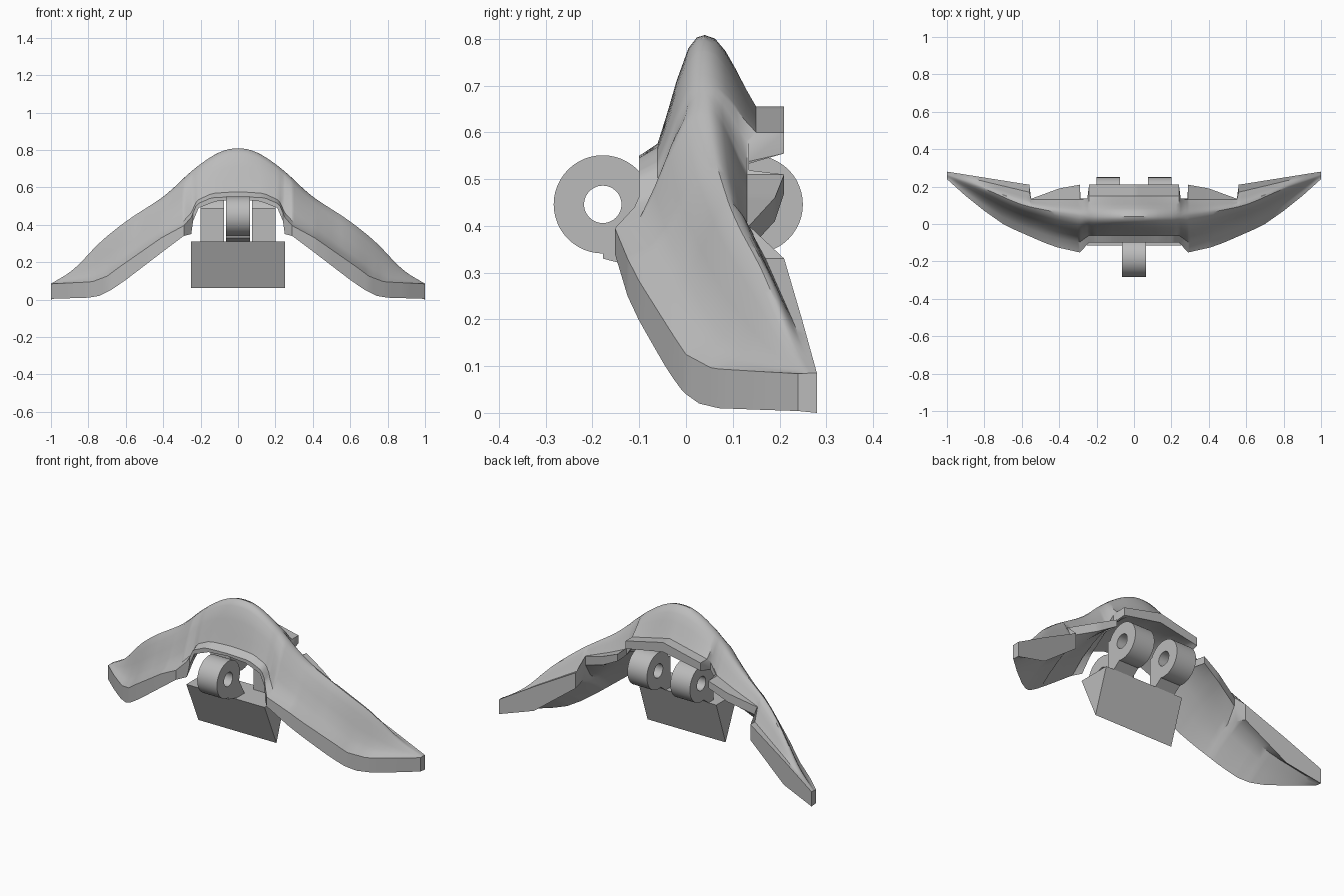
import bpy
import bmesh
import math

cube = bpy.data.objects.get("Cube")
if cube:
    bpy.data.objects.remove(cube, do_unlink=True)

grey = bpy.data.materials.new("plain_grey")
grey.use_nodes = True
COLOUR = (0.5, 0.5, 0.5, 1)
grey.diffuse_color = COLOUR
grey.node_tree.nodes["Principled BSDF"].inputs["Base Color"].default_value = COLOUR


def finish(bm, name, angle=None):
    bmesh.ops.recalc_face_normals(bm, faces=bm.faces)
    mesh = bpy.data.meshes.new(name)
    bm.to_mesh(mesh)
    bm.free()
    mesh.materials.append(grey)
    obj = bpy.data.objects.new(name, mesh)
    bpy.context.collection.objects.link(obj)
    if angle:
        bpy.ops.object.select_all(action='DESELECT')
        obj.select_set(True)
        bpy.context.view_layer.objects.active = obj
        bpy.ops.object.shade_smooth_by_angle(angle=math.radians(angle))
    return obj


def mirror(obj):
    mod = obj.modifiers.new("mirror", 'MIRROR')
    mod.use_axis[0] = True
    mod.use_clip = True


def bridge(bm, a, b):
    """Join two closed loops of vertices with quads."""
    for i in range(len(a)):
        j = (i + 1) % len(a)
        bm.faces.new((a[i], a[j], b[j], b[i]))


def sample(keys, x):
    """Linear value at x along a list of (x, value) keys."""
    for (xa, va), (xb, vb) in zip(keys, keys[1:]):
        if x <= xb:
            return va + (vb - va) * max(0, x - xa) / (xb - xa)
    return keys[-1][1]


def smooth(keys, x):
    """Rounded version of the same curve, exact at the tip."""
    reach = min(.06, 1 - x)
    steps = [reach * (i / 3 - 1) for i in range(7)]
    return sum(sample(keys, abs(x + s)) for s in steps) / len(steps)


# Guide curves of the winged arch, from the middle to the tip
crest_y = [(0, .04), (.25, .04), (.4, .06), (.6, .1), (.8, .19), (1, .265)]
crest_z = [(0, .815), (.1, .795), (.25, .69), (.38, .56), (.6, .42), (.76, .29), (.87, .16), (1, .085)]
front_y = [(0, -.1), (.24, -.1), (.29, -.152), (.41, -.125), (.48, -.1), (.64, -.03), (.7, 0), (.8, .07), (.9, .15), (1, .24)]
front_top = [(0, .55), (.14, .545), (.22, .51), (.25, .44), (.29, .395), (.41, .33), (.64, .17), (.7, .125), (.78, .095), (1, .084)]
front_low = [(0, .535), (.12, .525), (.21, .49), (.24, .42), (.25, .35), (.29, .34), (.41, .25), (.6, .105), (.68, .05), (.74, .02), (.8, .01), (1, .004)]
back_y = [(0, .15), (.24, .15), (.25, .13), (.55, .13), (.56, .17), (1, .275)]
lip_y = [(0, .21), (.24, .21), (.25, .135), (.285, .135), (.29, .21), (.4, .19), (.55, .135), (.56, .21), (1, .28)]
back_top = [(0, .655), (.24, .6), (.29, .51), (.4, .46), (.55, .4), (.56, .33), (.8, .2), (1, .085)]
back_low = [(0, .6), (.24, .555), (.29, .47), (.4, .41), (.55, .35), (.56, .24), (.8, .06), (1, 0)]
under_back = [(0, .6), (.24, .555), (.4, .41), (.7, .17), (1, 0)]

# Shares of width and height: front edge to crest (inner and outer wing), crest to back
INNER_RISE = [(0, 0), (.28, .1), (.42, .34), (.57, .62), (.75, .89), (.88, .98)]
OUTER_RISE = [(0, 0), (.25, .1), (.46, .24), (.64, .53), (.8, .81), (.91, .95)]
BACK_FALL = [(0, 0), (.2, .05), (.4, .22), (.6, .47), (.8, .75), (1, 1)]


def section(x):
    yc, zc = smooth(crest_y, x), smooth(crest_z, x)
    yf, zf, zl = (sample(k, x) for k in (front_y, front_top, front_low))
    yb, yl, zb, zu = (sample(k, x) for k in (back_y, lip_y, back_top, back_low))
    pts = [(yf, zl)]
    outer = min(1, max(0, (x - .28) / .25))
    for (a, b), (c, d) in zip(INNER_RISE, OUTER_RISE):
        a, b = a + (c - a) * outer, b + (d - b) * outer
        pts.append((yf + (yc - yf) * a, zf + (zc - zf) * b))
    pts += [(yc + (yb - yc) * a, zc + (zb - zc) * b) for a, b in BACK_FALL]
    pts += [(yl, zb), (yl, zu)]
    # gently hollow underside
    ze = smooth(under_back, x)
    hollow = .045 * (1 - x)
    for t in (.75, .5, .25):
        pts.append((yf + (yl - yf) * t, zl + (ze - zl) * t + hollow * 4 * t * (1 - t)))
    return pts


# Winged arch
stations = {round(i / 40, 3) for i in range(41)}
for keys in (front_low, lip_y):
    stations |= {x for x, v in keys}
bm = bmesh.new()
loops = [[bm.verts.new((x, y, z)) for y, z in section(x)] for x in sorted(stations)]
for a, b in zip(loops, loops[1:]):
    bridge(bm, a, b)
bm.faces.new(loops[-1])
mirror(finish(bm, "winged_arch", 35))


def prism(name, outline, x0, x1):
    """Solid with a y-z outline, running along x."""
    bm = bmesh.new()
    ends = [[bm.verts.new((x, y, z)) for y, z in outline] for x in (x0, x1)]
    bridge(bm, *ends)
    for end in ends:
        bm.faces.new(end)
    return finish(bm, name)


def tube(name, y, z, x0, x1, outer=.105, inner=.04, sides=48):
    """Hinge barrel with a through hole, lying along x."""
    bm = bmesh.new()
    angles = [math.tau * i / sides for i in range(sides)]
    rings = []
    for x, r in ((x0, inner), (x0, outer), (x1, outer), (x1, inner)):
        rings.append([bm.verts.new((x, y + r * math.cos(t), z + r * math.sin(t))) for t in angles])
    for k in range(4):
        bridge(bm, rings[k], rings[(k + 1) % 4])
    return finish(bm, name, 35)


# Hinge: one front barrel, a pair of rear barrels, arms and wedge
tube("front_barrel", -.178, .446, -.063, .063)
prism("front_arm", [(-.178, .36), (-.178, .33), (-.1, .31), (-.03, .31), (-.09, .42)], -.063, .063)
mirror(tube("rear_barrel", .145, .446, .075, .2))
mirror(prism("rear_arm", [(.035, .31), (.035, .49), (.09, .49), (.1, .4), (.145, .36), (.08, .31)], .075, .2))
prism("wedge_block", [(-.115, .31), (-.005, .062), (.08, .31)], -.25, .25)
